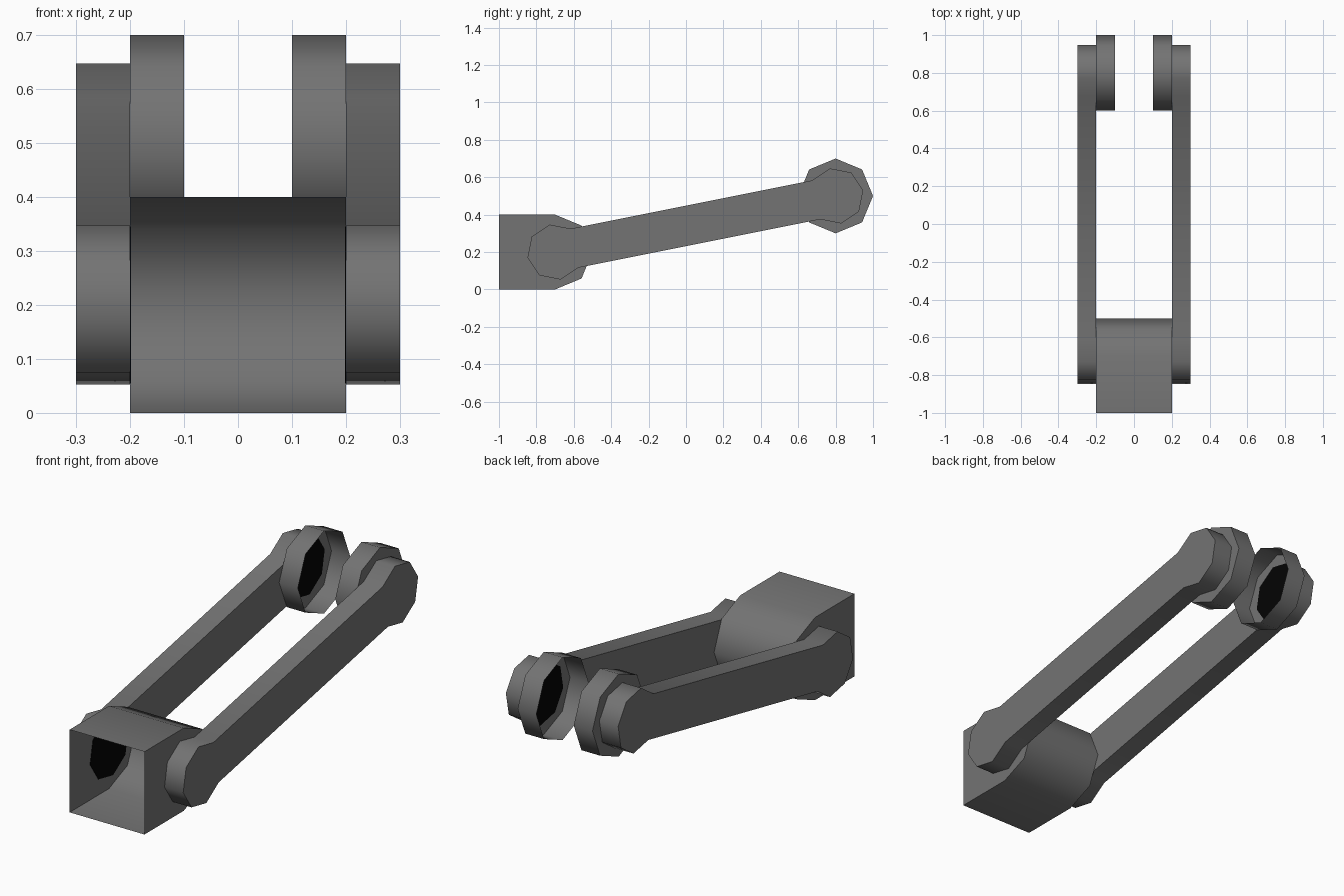
import bpy, bmesh
from math import cos, sin, pi, radians, atan2

if "Cube" in bpy.data.objects:
    bpy.data.objects.remove(bpy.data.objects["Cube"])


def material(name, value):
    mat = bpy.data.materials.new(name)
    mat.diffuse_color = (value, value, value, 1)
    mat.use_nodes = True
    mat.node_tree.nodes["Principled BSDF"].inputs["Base Color"].default_value = mat.diffuse_color
    return mat


grey = material("grey metal", 0.172)
black = material("black pin", 0.001)

LOW, HIGH = (-0.7, 0.2), (0.8, 0.5)      # hinge centres (y, z)


def arc(centre, radius, start, steps):
    """Counter-clockwise run of octagon corners in the y-z plane."""
    return [(centre[0] + radius * cos(start + k * pi / 4),
             centre[1] + radius * sin(start + k * pi / 4)) for k in range(steps)]


def extrude(name, profile, x0, x1, cap0=True, cap1=True, open_side=None, mat=grey):
    """Extrude a y-z profile along x, leaving chosen caps or one side open."""
    bm = bmesh.new()
    a = [bm.verts.new((x0, y, z)) for y, z in profile]
    b = [bm.verts.new((x1, y, z)) for y, z in profile]
    n = len(profile)
    for i in range(n):
        j = (i + 1) % n
        if i != open_side:
            bm.faces.new((a[i], a[j], b[j], b[i]))
    if cap0:
        bm.faces.new(a[::-1])
    if cap1:
        bm.faces.new(b)
    mesh = bpy.data.meshes.new(name)
    bm.to_mesh(mesh)
    bm.free()
    mesh.shade_smooth()
    mesh.set_sharp_from_angle(angle=radians(50))
    mesh.materials.append(mat)
    obj = bpy.data.objects.new(name, mesh)
    bpy.context.collection.objects.link(obj)


# hinge block: rounded back, open front
block = arc(LOW, 0.2, -pi / 2, 5) + [(-1, 0.4), (-1, 0)]
extrude("hinge_block", block, -0.2, 0.2, open_side=5)

# slanted arm outline: two octagon ends joined by a straight bar
tilt = atan2(HIGH[1] - LOW[1], HIGH[0] - LOW[0])
arm = (arc(HIGH, 0.15, tilt - 3 * pi / 4, 7)
       + arc(LOW, 0.15, tilt + pi / 4, 7))
disc = arc(HIGH, 0.2, 0, 8)

for side, s in (("left", -1), ("right", 1)):
    extrude(side + "_arm", arm, *sorted((0.2 * s, 0.3 * s)))
    # end cup: open towards the middle
    extrude(side + "_end_cup", disc, *sorted((0.1 * s, 0.2 * s)),
            cap0=s < 0, cap1=s > 0)
    # black pivot pins, their ends showing inside the cup and the block
    for end, centre in (("lower", LOW), ("upper", HIGH)):
        extrude(f"{side}_{end}_pin", arc(centre, 0.148, tilt, 8),
                *sorted((0.198 * s, 0.21 * s)), mat=black)
